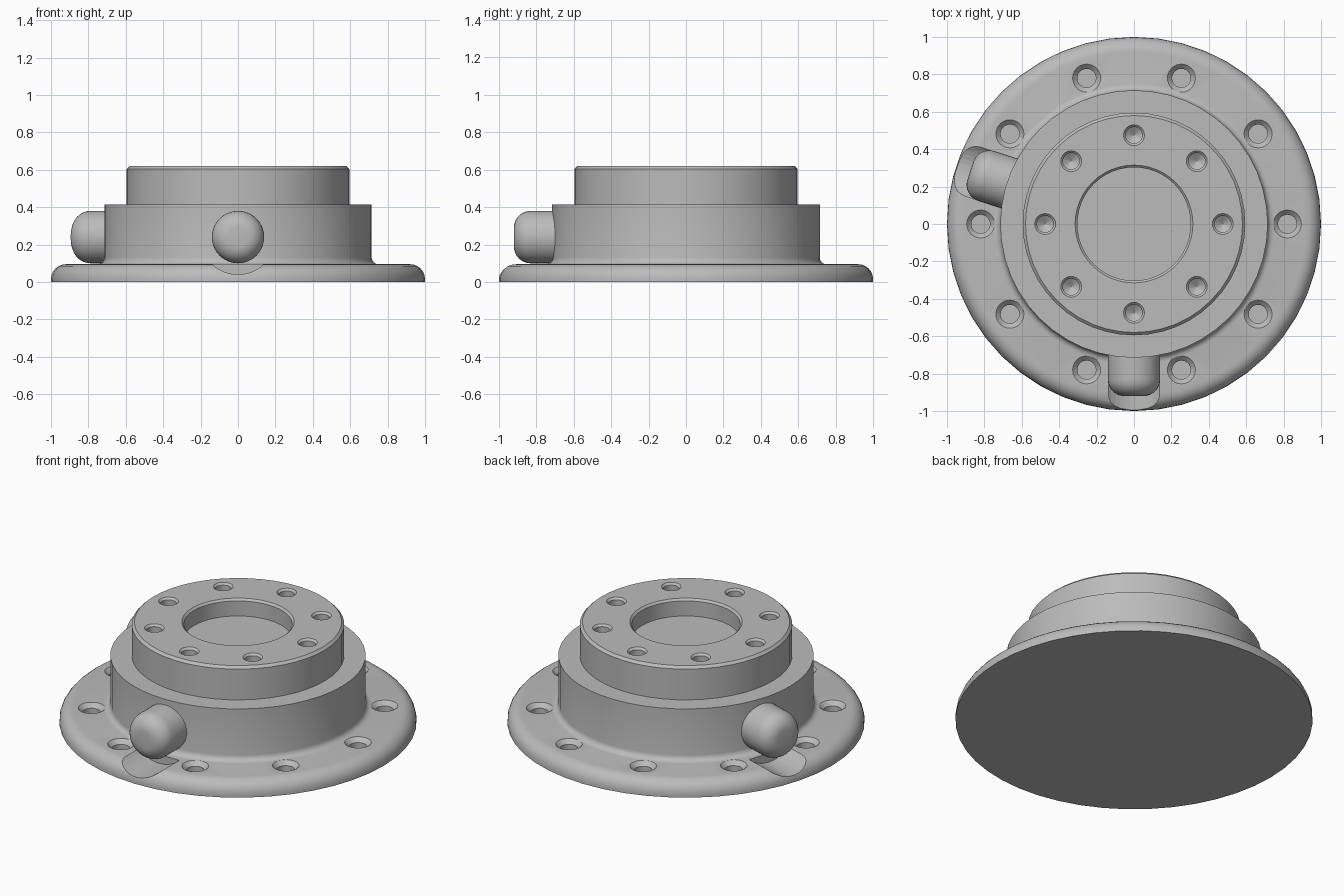
import bpy, bmesh
from math import radians, cos, sin, pi
from mathutils import Matrix

cube = bpy.data.objects.get("Cube")
if cube:
    bpy.data.objects.remove(cube, do_unlink=True)

metal = bpy.data.materials.new("plain grey")
metal.use_nodes = True
GREY = (0.5, 0.5, 0.5, 1)
metal.diffuse_color = GREY
metal.node_tree.nodes["Principled BSDF"].inputs["Base Color"].default_value = GREY


def arc(cx, cz, r, start, end, steps=6):
    angles = [radians(start + (end - start) * i / steps) for i in range(steps + 1)]
    return [(cx + r * cos(a), cz + r * sin(a)) for a in angles]


def lathe(bm, profile, segs, matrix=Matrix()):
    """Spin a (radius, height) profile that begins and ends on the axis."""
    rings = []
    for r, z in profile:
        count = segs if r > 1e-6 else 1
        rings.append([bm.verts.new(matrix @ Matrix.Rotation(2 * pi * i / segs, 4, 'Z')
                                   @ Matrix.Translation((r, 0, z)).translation)
                      for i in range(count)])
    for low, high in zip(rings, rings[1:]):
        for i in range(segs):
            j = (i + 1) % segs
            quad = [low[i % len(low)], low[j % len(low)],
                    high[j % len(high)], high[i % len(high)]]
            bm.faces.new(list(dict.fromkeys(quad)))


def finish(name, bm):
    bmesh.ops.recalc_face_normals(bm, faces=bm.faces)
    mesh = bpy.data.meshes.new(name)
    bm.to_mesh(mesh)
    bm.free()
    mesh.materials.append(metal)
    obj = bpy.data.objects.new(name, mesh)
    bpy.context.collection.objects.link(obj)
    return obj


def smooth(obj):
    bpy.ops.object.select_all(action='DESELECT')
    obj.select_set(True)
    bpy.context.view_layer.objects.active = obj
    bpy.ops.object.shade_smooth_by_angle(angle=radians(32))


def around(angle, radius, z):
    a = radians(angle)
    return Matrix.Translation((radius * cos(a), radius * sin(a), z))


def outward(angle, z):
    """Turn the lathe axis to point away from the hub."""
    return (Matrix.Translation((0, 0, z)) @ Matrix.Rotation(radians(angle), 4, 'Z')
            @ Matrix.Rotation(pi / 2, 4, 'Y'))


# Flange, body and stepped top with a shallow bore
FLANGE_TOP, BODY_TOP, TOP = 0.095, 0.415, 0.62
PORT_ANGLES, PORT_Z = (-90, 162), 0.24
profile = ([(0, 0), (1, 0)]
           + arc(0.92, 0.015, 0.08, 0, 90)
           + arc(0.75, FLANGE_TOP + 0.035, 0.035, 270, 180, 4)
           + [(0.715, BODY_TOP), (0.595, BODY_TOP), (0.595, TOP - 0.015),
              (0.58, TOP), (0.315, TOP), (0.303, TOP - 0.012),
              (0.303, 0.515), (0, 0.515)])
bm = bmesh.new()
lathe(bm, profile, 48)
hub = finish("flanged_hub", bm)

# Bolt holes and the relief grooves below the side ports
bm = bmesh.new()
for i in range(10):
    lathe(bm, [(0, -0.065), (0.05, -0.065), (0.05, -0.025), (0.075, 0), (0.075, 0.02), (0, 0.02)],
          24, around(36 * i, 0.82, FLANGE_TOP))
for i in range(8):
    lathe(bm, [(0, -0.09), (0.044, -0.06), (0.044, -0.012), (0.056, 0), (0.056, 0.05), (0, 0.05)],
          24, around(45 * i, 0.475, TOP))
for angle in PORT_ANGLES:
    lathe(bm, [(0, 0.77), (0.2, 0.77), (0.2, 1.1), (0, 1.1)], 48, outward(angle, PORT_Z))
cutter = finish("hole_cutter", bm)
cutter.hide_render = True

cut = hub.modifiers.new("holes", 'BOOLEAN')
cut.operation = 'DIFFERENCE'
cut.solver = 'EXACT'
cut.object = cutter
smooth(hub)
bpy.ops.object.modifier_apply(modifier=cut.name)
bpy.data.objects.remove(cutter, do_unlink=True)
smooth(hub)

# Rounded side ports
for name, angle in zip(("front_port", "right_port"), PORT_ANGLES):
    bm = bmesh.new()
    lathe(bm, [(0, 0.6), (0.14, 0.6)] + arc(0.05, 0.83, 0.09, 0, 90, 8) + [(0, 0.92)],
          40, outward(angle, PORT_Z))
    smooth(finish(name, bm))
